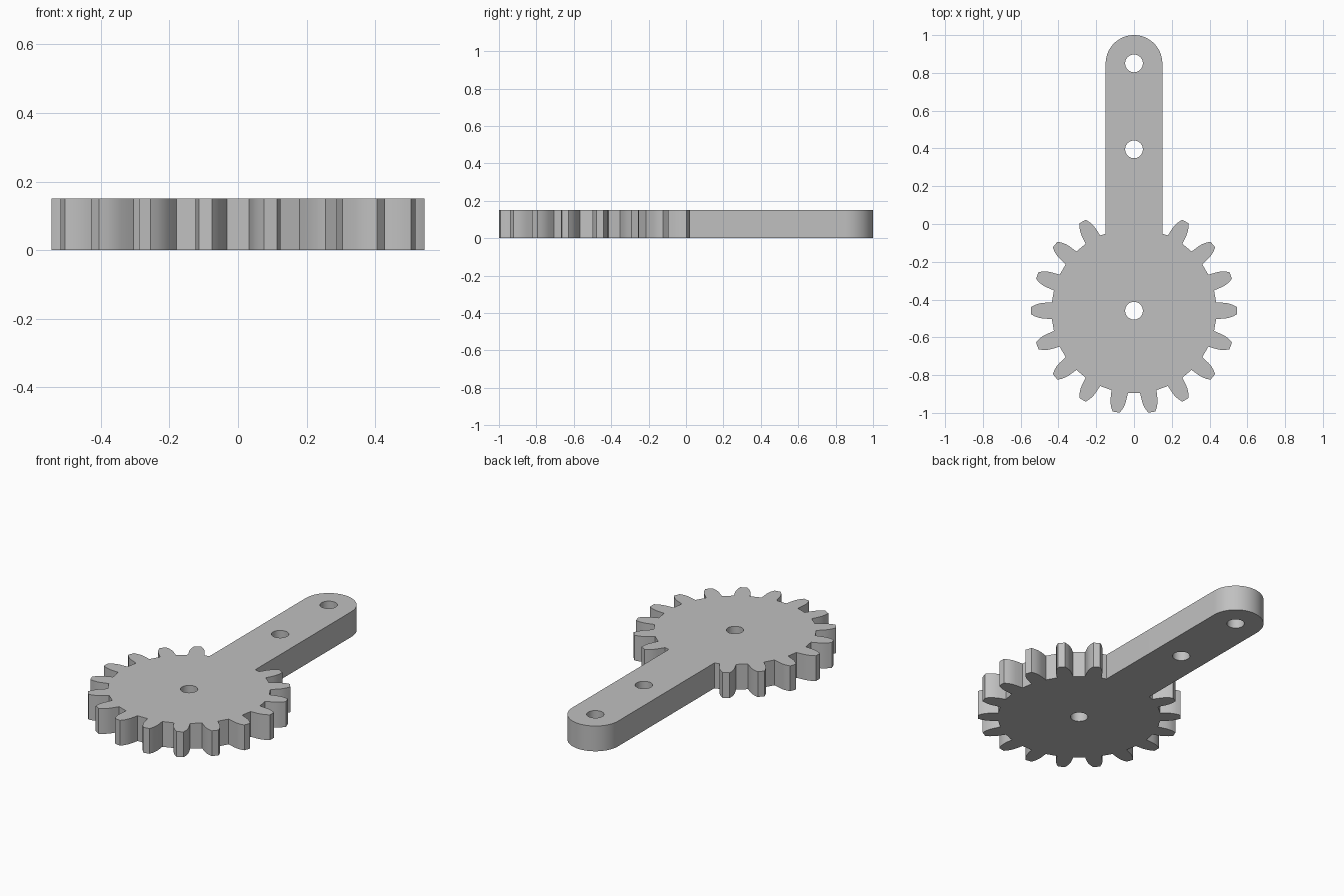
import bpy, bmesh
from math import sin, cos, pi, radians
from mathutils import Vector, Matrix

if "Cube" in bpy.data.objects:
    bpy.data.objects.remove(bpy.data.objects["Cube"], do_unlink=True)

THICK = 0.15
HUB = Vector((0, -0.459))
ARM_END = Vector((0, 0.85))
ARM_R = 0.15
HOLE_R = 0.047
TEETH = 18
# Half tooth: distance from the hub, half width
FLANK = [(0.435, 0.044), (0.455, 0.043), (0.48, 0.0415), (0.5, 0.0385),
         (0.523, 0.031), (0.545, 0.019)]


def arc(centre, radius, start, end, steps):
    """Points along a circular arc."""
    return [centre + radius * Vector((cos(a), sin(a)))
            for a in (start + (end - start) * i / steps for i in range(steps + 1))]


def tooth(angle):
    """Outline of one tooth, counterclockwise."""
    turn = Matrix.Rotation(angle, 2)
    side = [(r, -w) for r, w in FLANK] + [(r, w) for r, w in reversed(FLANK)]
    return [HUB + turn @ Vector(p) for p in side]


# Gear outline, leaving out the two teeth covered by the arm
outline = []
for k in range(6, TEETH + 4):
    outline += tooth(radians(360 / TEETH * k))

# Arm outline with a round end
join_y = HUB.y + 0.407
outline.append(Vector((ARM_R, join_y)))
outline += arc(ARM_END, ARM_R, 0, pi, 40)
outline.append(Vector((-ARM_R, join_y)))

# Pivot hole and two arm holes
holes = [arc(c, HOLE_R, 0, 2 * pi, 32)[:-1]
         for c in (HUB, Vector((0, 0.395)), ARM_END)]

# Fill the profile and raise it to a plate
bm = bmesh.new()
for loop in [outline] + holes:
    verts = [bm.verts.new((p.x, p.y, 0)) for p in loop]
    for a, b in zip(verts, verts[1:] + verts[:1]):
        bm.edges.new((a, b))
bmesh.ops.triangle_fill(bm, use_beauty=True, edges=bm.edges[:], normal=(0, 0, 1))
raised = bmesh.ops.extrude_face_region(bm, geom=bm.faces[:])
top = [v for v in raised["geom"] if isinstance(v, bmesh.types.BMVert)]
bmesh.ops.translate(bm, verts=top, vec=(0, 0, THICK))
bmesh.ops.recalc_face_normals(bm, faces=bm.faces[:])

mesh = bpy.data.meshes.new("gear_arm")
bm.to_mesh(mesh)
bm.free()
gear_arm = bpy.data.objects.new("gear_arm", mesh)
bpy.context.collection.objects.link(gear_arm)

# Plain grey finish
grey = bpy.data.materials.new("light_grey")
grey.use_nodes = True
colour = (0.53, 0.53, 0.53, 1)
grey.diffuse_color = colour
grey.node_tree.nodes["Principled BSDF"].inputs["Base Color"].default_value = colour
mesh.materials.append(grey)

# Smooth the curved walls, keep the edges sharp
bpy.ops.object.select_all(action="DESELECT")
gear_arm.select_set(True)
bpy.context.view_layer.objects.active = gear_arm
bpy.ops.object.shade_smooth_by_angle(angle=radians(30))
